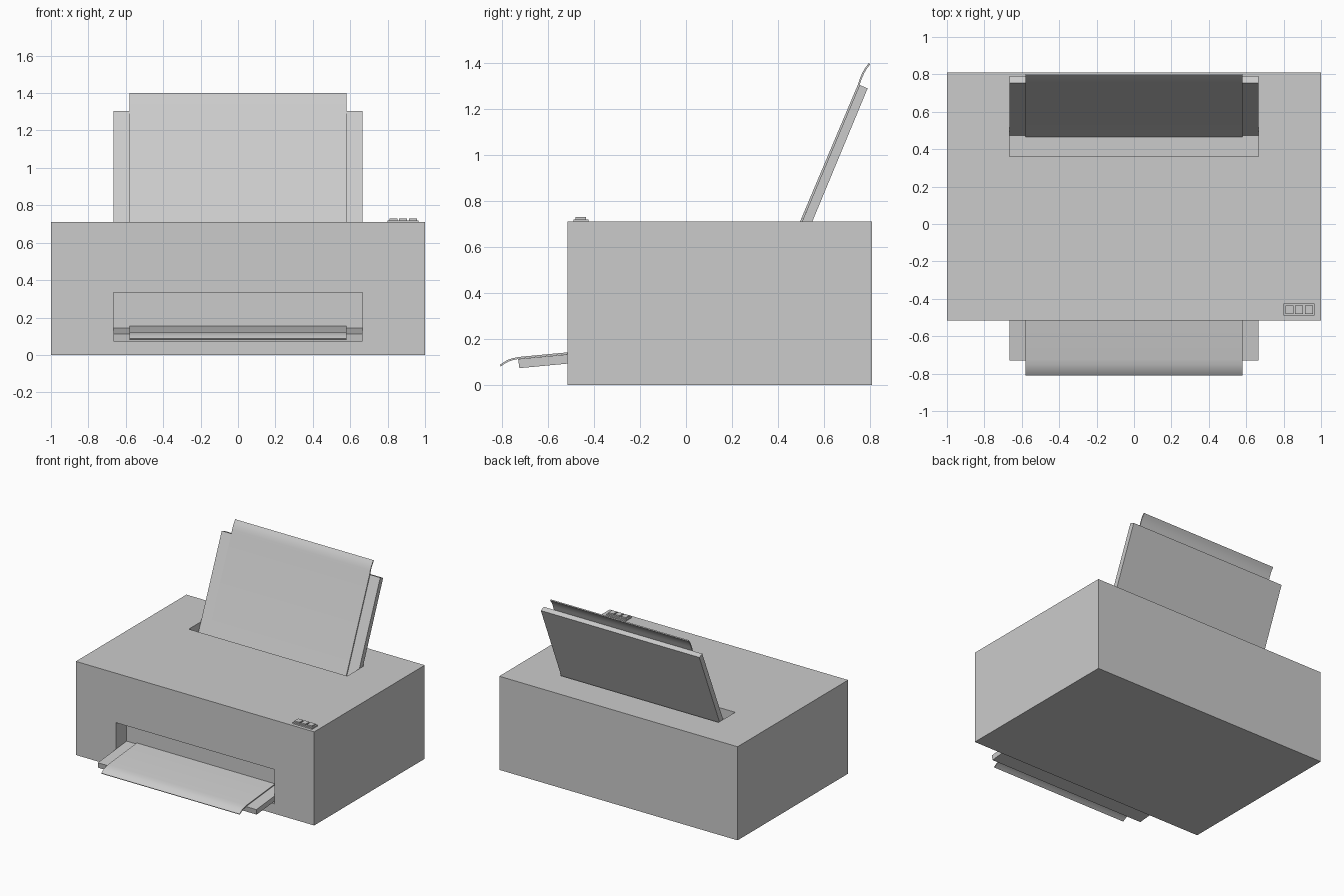
import bpy, bmesh
from math import radians
from mathutils import Vector

if "Cube" in bpy.data.objects:
    bpy.data.objects.remove(bpy.data.objects["Cube"])


def mesh_object(name, bm):
    bmesh.ops.recalc_face_normals(bm, faces=bm.faces[:])
    me = bpy.data.meshes.new(name)
    bm.to_mesh(me)
    bm.free()
    ob = bpy.data.objects.new(name, me)
    bpy.context.collection.objects.link(ob)
    return ob


def prism(name, profile, half_w, x=0.0):
    """Closed (y, z) profile extruded along x."""
    bm = bmesh.new()
    face = bm.faces.new([bm.verts.new((x - half_w, y, z)) for y, z in profile])
    ext = bmesh.ops.extrude_face_region(bm, geom=[face])["geom"]
    bmesh.ops.translate(bm, vec=(2 * half_w, 0, 0),
                        verts=[v for v in ext if isinstance(v, bmesh.types.BMVert)])
    return mesh_object(name, bm)


def box(name, x0, x1, y0, y1, z0, z1):
    return prism(name, [(y0, z0), (y1, z0), (y1, z1), (y0, z1)],
                 (x1 - x0) / 2, (x0 + x1) / 2)


def sheet(name, path, half_w, thick):
    """Thin curled sheet following a (y, z) path, thickened to one side."""
    pts = [Vector(p) for p in path]
    back = []
    for i, p in enumerate(pts):
        d = (pts[min(i + 1, len(pts) - 1)] - pts[max(i - 1, 0)]).normalized()
        back.append(p + Vector((d.y, -d.x)) * thick)
    ob = prism(name, pts + back[::-1], half_w)
    bpy.context.view_layer.objects.active = ob
    ob.select_set(True)
    bpy.ops.object.shade_smooth_by_angle(angle=radians(30))
    ob.select_set(False)
    return ob


# Body with a feed slot in the top and an output recess in the front
SLOT_W, PAPER_W = 0.665, 0.58
body = box("printer_body", -1, 1, -0.515, 0.81, 0, 0.71)
cutters = [
    box("feed_slot_cutter", -SLOT_W, SLOT_W, 0.36, 0.56, 0.635, 0.8),
    box("output_recess_cutter", -SLOT_W, SLOT_W, -0.6, -0.385, 0.075, 0.335),
]
for c in cutters:
    mod = body.modifiers.new(c.name, 'BOOLEAN')
    mod.operation = 'DIFFERENCE'
    mod.solver = 'EXACT'
    mod.object = c
    c.hide_render = True
    c.hide_set(True)

# Rear paper support and the sheet resting on it
prism("feed_tray", [(0.473, 0.635), (0.518, 0.635), (0.79, 1.29), (0.755, 1.305)], SLOT_W)
sheet("feed_paper", [(0.464, 0.635), (0.747, 1.305), (0.757, 1.335), (0.768, 1.36),
                     (0.78, 1.38), (0.795, 1.40)], PAPER_W, 0.008)

# Front output tray and the printed sheet
prism("output_tray", [(-0.385, 0.145), (-0.385, 0.105), (-0.725, 0.073), (-0.73, 0.113)], SLOT_W)
sheet("output_paper", [(-0.81, 0.087), (-0.795, 0.098), (-0.775, 0.109), (-0.755, 0.116),
                       (-0.725, 0.122), (-0.385, 0.154)], PAPER_W, 0.008)

# Control pad with three buttons
box("control_pad", 0.80, 0.965, -0.49, -0.425, 0.71, 0.72)
for i in range(3):
    x = 0.81 + i * 0.052
    box(f"button_{i + 1}", x, x + 0.042, -0.48, -0.435, 0.72, 0.73)
